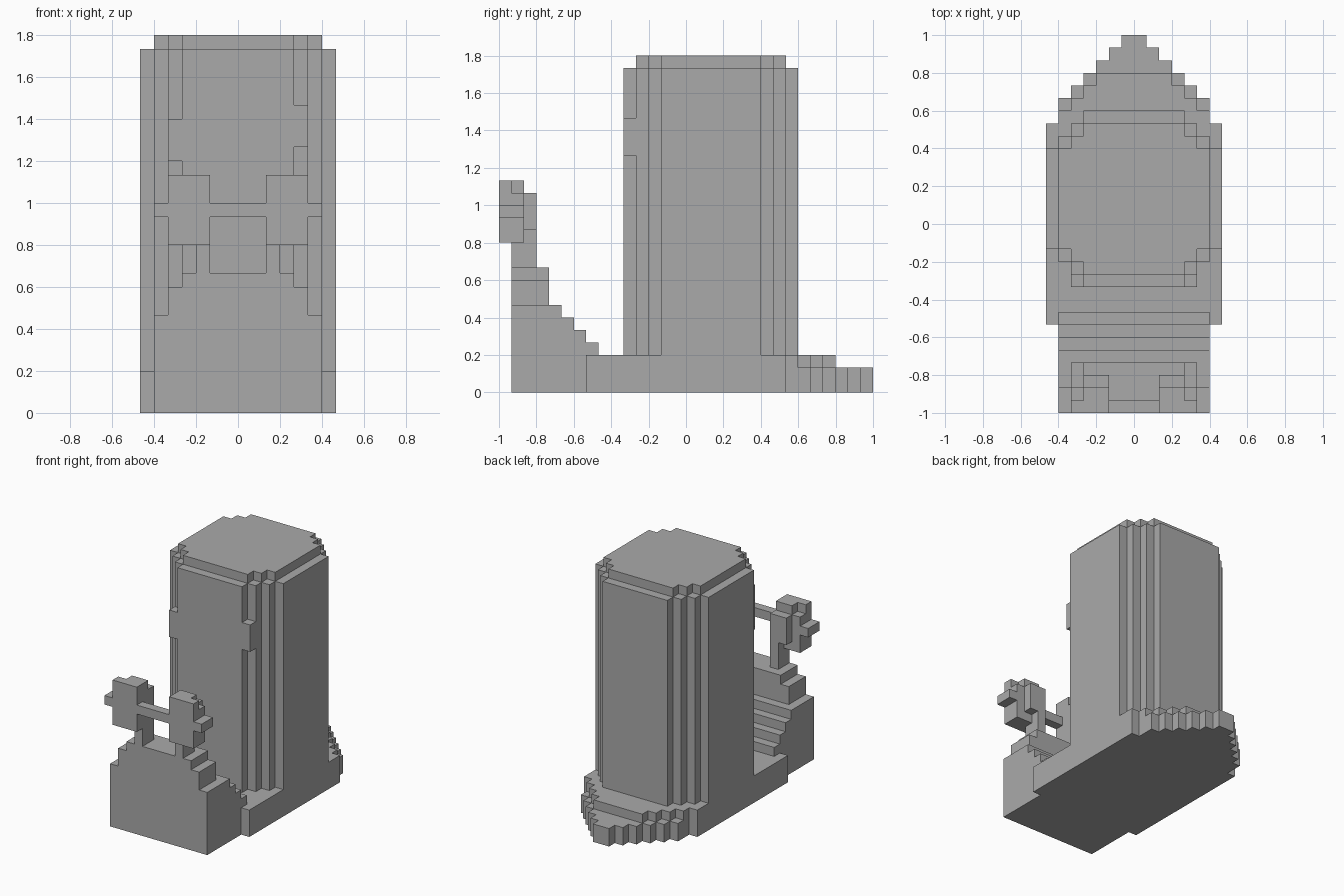
import bpy
import bmesh
from mathutils import Vector

U = 2 / 30  # size of one block

cube = bpy.data.objects.get("Cube")
if cube:
    bpy.data.objects.remove(cube, do_unlink=True)

grey = bpy.data.materials.new("plain grey")
grey.use_nodes = True
colour = (0.4, 0.4, 0.4, 1)
grey.diffuse_color = colour
grey.node_tree.nodes["Principled BSDF"].inputs["Base Color"].default_value = colour


def prism(name, points, lo, hi, axis="z"):
    """Extrude an outline: (x, y) along z, or (y, z) along x, in block units."""
    bm = bmesh.new()
    if axis == "z":
        verts = [bm.verts.new((a, b, lo)) for a, b in points]
        step = Vector((0, 0, hi - lo))
    else:
        verts = [bm.verts.new((lo, a, b)) for a, b in points]
        step = Vector((hi - lo, 0, 0))
    face = bm.faces.new(verts)
    new = bmesh.ops.extrude_face_region(bm, geom=[face])["geom"]
    bmesh.ops.translate(bm, vec=step, verts=[v for v in new if isinstance(v, bmesh.types.BMVert)])
    bmesh.ops.recalc_face_normals(bm, faces=bm.faces)
    bmesh.ops.scale(bm, vec=(U, U, U), verts=bm.verts)
    mesh = bpy.data.meshes.new(name)
    bm.to_mesh(mesh)
    bm.free()
    mesh.materials.append(grey)
    obj = bpy.data.objects.new(name, mesh)
    bpy.context.collection.objects.link(obj)
    return obj


def plan(start, rows):
    """Mirrored stepped outline; rows are (half width, y where the row ends)."""
    side = []
    for half, end in rows:
        side += [(half, start), (half, end)]
        start = end
    return side + [(-x, y) for x, y in reversed(side)]


def box(name, x, y, z):
    return prism(name, [(x[0], y[0]), (x[1], y[0]), (x[1], y[1]), (x[0], y[1])], *z)


# Base with a stepped, pointed back
prism("base_lower", plan(-8, [(7, 8), (6, 10), (5, 11), (4, 12), (3, 13), (2, 14), (1, 15)]), 0, 2)
prism("base_upper", plan(-8, [(7, 8), (6, 9), (5, 10), (4, 11), (3, 12)]), 2, 3)

# Tower with stepped corners, cap and corner lumps
prism("tower", plan(-5, [(4, -4), (5, -3), (6, -2), (7, 6), (6, 7), (5, 8), (4, 9)]), 3, 26)
prism("tower_cap", plan(-4, [(4, -3), (5, -2), (6, 6), (5, 7), (4, 8)]), 26, 27)
box("left_corner_lump", (4, 5), (-5, -4), (19, 22))
box("right_corner_lump", (-5, -4), (-5, -4), (18, 21))

# Front block whose back descends as stairs
stairs = [(-14, 0), (-8, 0), (-8, 3), (-7, 3)]
for i in range(4):
    stairs += [(-7 - i, 4 + i)]
    if i < 3:
        stairs += [(-8 - i, 4 + i)]
prism("front_stairs", stairs + [(-14, 7)], -6, 6, "x")
box("front_block_middle", (-5, 5), (-14, -11), (7, 9))
box("front_block_top", (-4, 4), (-14, -11), (9, 10))

# Posts, heads and grips on both sides
for side, s in (("left", 1), ("right", -1)):
    def part(name, x0, x1, y, z):
        box(f"{side}_{name}", sorted((s * x0, s * x1)), y, z)
    part("post", 2, 3, (-14, -12), (10, 12))
    part("post_back", 2, 3, (-13, -12), (12, 13))
    part("head", 2, 5, (-15, -13), (12, 16))
    part("head_back", 2, 4, (-13, -12), (13, 16))
    part("head_top_front", 2, 5, (-15, -14), (16, 17))
    part("head_top_back", 2, 4, (-14, -13), (16, 17))
    part("grip", 5, 6, (-15, -13), (14, 15))

# Bar joining the heads
box("crossbar", (-2, 2), (-15, -14), (14, 15))
